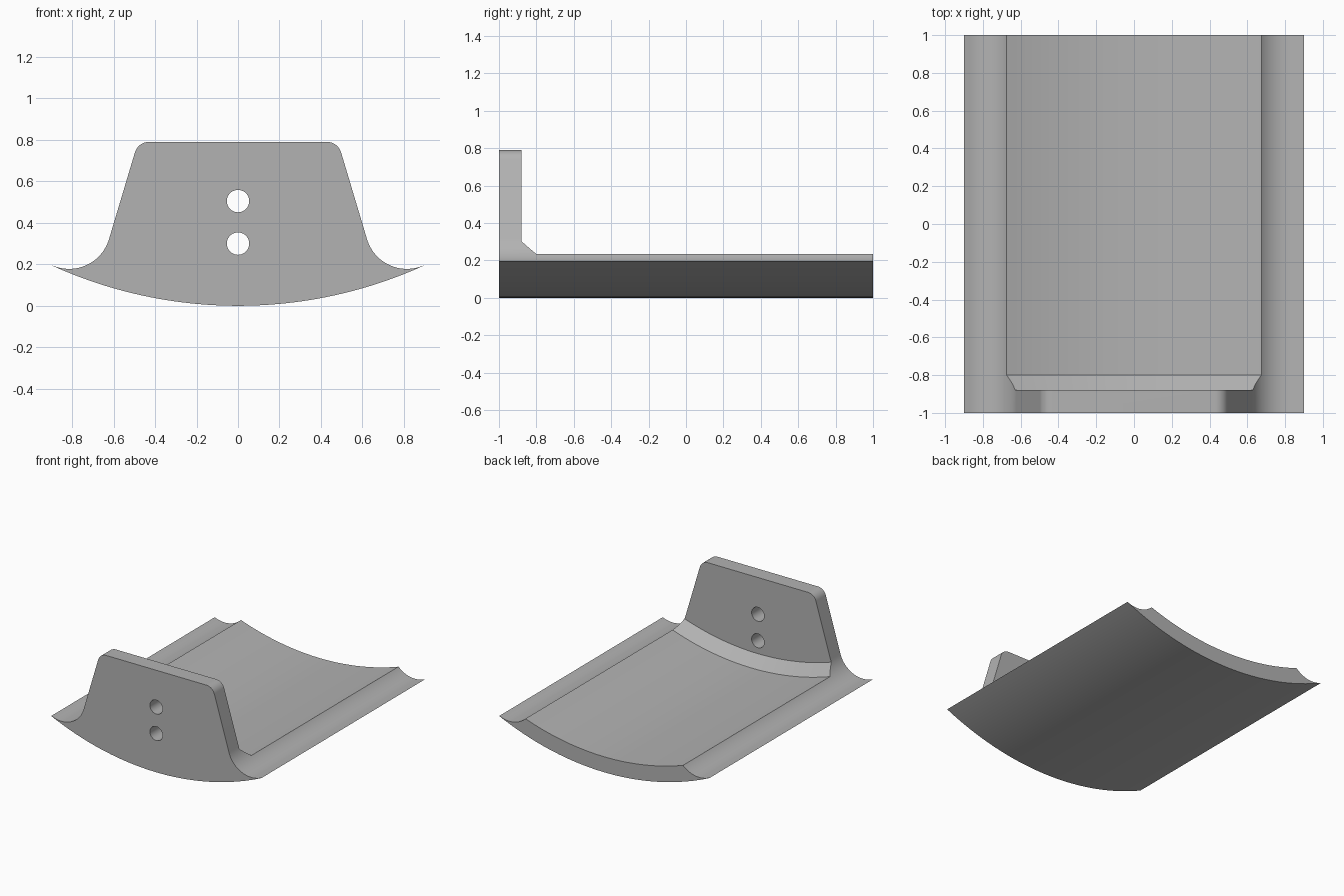
import bpy, bmesh
from math import sin, cos, pi, radians, asin, atan2
from mathutils import Matrix, Vector

default = bpy.data.objects.get("Cube")
if default:
    bpy.data.objects.remove(default)

R_OUT = 2.17                 # underside radius, also the height of its axis
THICK = 0.12                 # floor and end plate thickness
TIP_X = 0.9
SLOPE = radians(16.6)        # lean of the end plate sides
CHANNEL, CHANNEL_R = Vector((0.814, 0.378)), 0.2
CORNER, CORNER_R = Vector((0.43, 0.72)), 0.07

grey = bpy.data.materials.new("light grey")
grey.use_nodes = True
colour = (0.45, 0.45, 0.45, 1)
grey.diffuse_color = colour
grey.node_tree.nodes["Principled BSDF"].inputs["Base Color"].default_value = colour


def arc(centre, radius, start, end, steps):
    angles = [start + (end - start) * i / steps for i in range(steps + 1)]
    return [centre + radius * Vector((cos(a), sin(a))) for a in angles]


def make_object(name, bm):
    bmesh.ops.remove_doubles(bm, verts=bm.verts, dist=1e-5)
    bmesh.ops.recalc_face_normals(bm, faces=bm.faces)
    mesh = bpy.data.meshes.new(name)
    bm.to_mesh(mesh)
    bm.free()
    mesh.materials.append(grey)
    obj = bpy.data.objects.new(name, mesh)
    bpy.context.collection.objects.link(obj)
    return obj


# Full cross-section: curved underside, side channels and tapered end plate
half = asin(TIP_X / R_OUT)
under = arc(Vector((0, R_OUT)), R_OUT, -pi / 2 - half, -pi / 2 + half, 48)
tip_angle = atan2(under[-1].y - CHANNEL.y, under[-1].x - CHANNEL.x)
side = arc(CHANNEL, CHANNEL_R, tip_angle, -pi + SLOPE, 24)[1:]
side += arc(CORNER, CORNER_R, SLOPE, pi / 2, 12)
outline = under + side + [Vector((-p.x, p.y)) for p in reversed(side)]

bm = bmesh.new()
face = bm.faces.new([bm.verts.new((p.x, -1, p.y)) for p in outline])
ext = bmesh.ops.extrude_face_region(bm, geom=[face])
bmesh.ops.translate(bm, vec=(0, 2, 0),
                    verts=[v for v in ext["geom"] if isinstance(v, bmesh.types.BMVert)])
body = make_object("curved_tray_with_end_plate", bm)

# Trough cutter: swept about the underside axis, bevelled where it meets the plate
r_in, bevel, y_plate = R_OUT - THICK, 0.08, -1 + THICK
section = [(y_plate, 1.2), (y_plate, r_in - bevel), (y_plate + bevel, r_in),
           (1.2, r_in), (1.2, 1.2)]
bm = bmesh.new()
face = bm.faces.new([bm.verts.new((0, y, R_OUT - r)) for y, r in section])
axis = Vector((0, 0, R_OUT))
bmesh.ops.rotate(bm, verts=bm.verts, cent=axis, matrix=Matrix.Rotation(-0.6, 3, "Y"))
bmesh.ops.spin(bm, geom=[face] + face.edges[:] + face.verts[:], cent=axis,
               axis=(0, 1, 0), angle=1.2, steps=64)
cutters = [make_object("trough_cutter", bm)]

# Bolt hole cutters
for z in (0.3, 0.505):
    bm = bmesh.new()
    place = Matrix.Translation((0, -1, z)) @ Matrix.Rotation(pi / 2, 4, "X")
    bmesh.ops.create_cone(bm, cap_ends=True, segments=40, radius1=0.054,
                          radius2=0.054, depth=0.4, matrix=place)
    cutters.append(make_object("hole_cutter", bm))

# Cut the body, then discard the cutters
bpy.ops.object.select_all(action="DESELECT")
body.select_set(True)
bpy.context.view_layer.objects.active = body
for cutter in cutters:
    cutter.hide_render = True
    mod = body.modifiers.new("cut", "BOOLEAN")
    mod.operation, mod.solver, mod.object = "DIFFERENCE", "EXACT", cutter
    bpy.ops.object.modifier_apply(modifier=mod.name)
    bpy.data.objects.remove(cutter)
bpy.ops.object.shade_smooth_by_angle(angle=radians(25))
